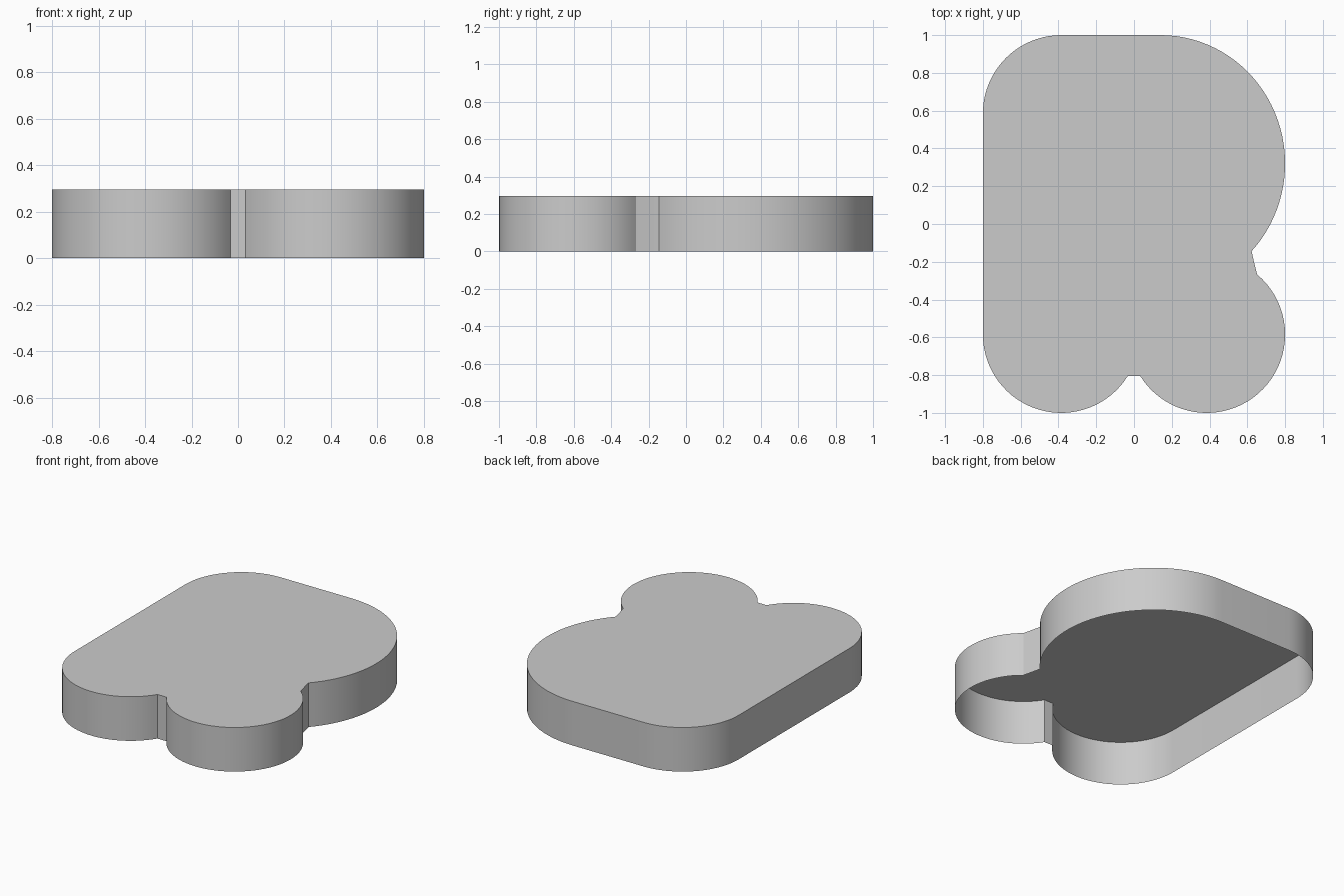
import bpy
import bmesh
from math import sin, cos, radians

cube = bpy.data.objects.get("Cube")
if cube:
    bpy.data.objects.remove(cube, do_unlink=True)

HEIGHT = 0.295
LOBE = 0.415
SIDE, LOW = 0.385, -0.585

grey = bpy.data.materials.new("plain_grey")
grey.use_nodes = True
colour = (0.6, 0.6, 0.6, 1)
grey.diffuse_color = colour
grey.node_tree.nodes["Principled BSDF"].inputs["Base Color"].default_value = colour


def arc(cx, cy, rx, ry, start, end, steps):
    """Points along an ellipse arc, angles in degrees."""
    angles = [radians(start + (end - start) * i / steps) for i in range(steps + 1)]
    return [(cx + rx * cos(a), cy + ry * sin(a)) for a in angles]


# Outline, counter-clockwise: two feet, the big bowl, the rounded corner
outline = arc(-SIDE, LOW, LOBE, LOBE, 180, 328, 32)
outline += arc(SIDE, LOW, LOBE, LOBE, 212, 410, 40)
outline += [(0.635, -0.2)]
outline += arc(0.14, 0.32, 0.66, 0.68, -43, 90, 36)
outline += arc(-SIDE, -LOW, LOBE, LOBE, 90, 180, 20)

# Open-bottomed shell: a top cap with a thin wall hanging from its rim
bm = bmesh.new()
cap = bm.faces.new([bm.verts.new((x, y, HEIGHT)) for x, y in outline])
rim = bmesh.ops.extrude_edge_only(bm, edges=list(cap.edges))
for v in (g for g in rim["geom"] if isinstance(g, bmesh.types.BMVert)):
    v.co.z = 0
bmesh.ops.recalc_face_normals(bm, faces=bm.faces)
if cap.normal.z < 0:
    bmesh.ops.reverse_faces(bm, faces=bm.faces)

mesh = bpy.data.meshes.new("rounded_shell")
bm.to_mesh(mesh)
bm.free()
mesh.materials.append(grey)
shell = bpy.data.objects.new("rounded_shell", mesh)
bpy.context.collection.objects.link(shell)

bpy.ops.object.select_all(action='DESELECT')
shell.select_set(True)
bpy.context.view_layer.objects.active = shell
bpy.ops.object.shade_smooth_by_angle(angle=radians(30))
